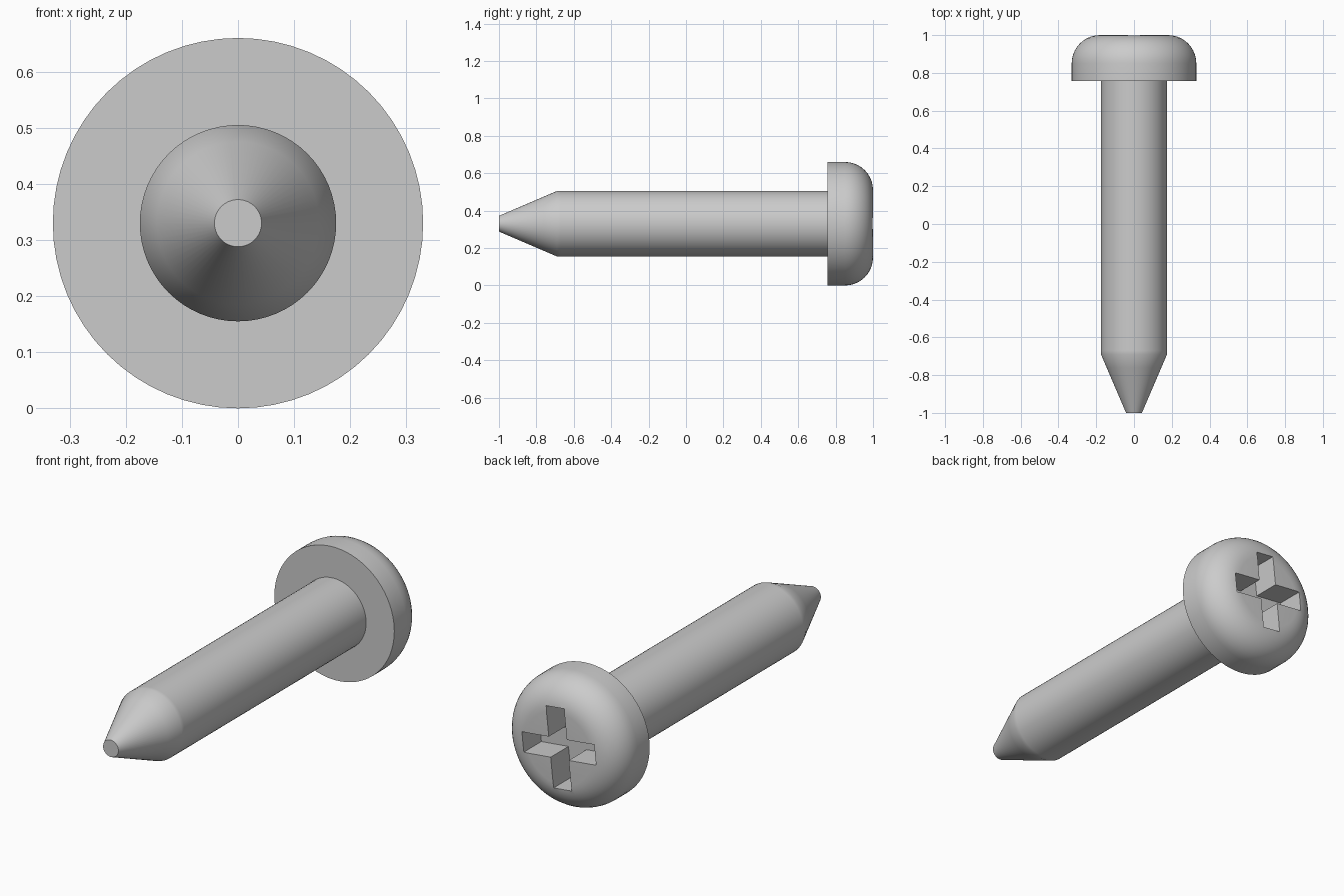
import bpy, bmesh
from math import sin, cos, pi, radians
from mathutils import Matrix, Vector

cube = bpy.data.objects.get("Cube")
if cube:
    bpy.data.objects.remove(cube, do_unlink=True)

AXIS_Z = 0.33      # height of the screw axis
SEGMENTS = 64

steel = bpy.data.materials.new("grey steel")
steel.use_nodes = True
colour = (0.6, 0.6, 0.6, 1)
steel.diffuse_color = colour
steel.node_tree.nodes["Principled BSDF"].inputs["Base Color"].default_value = colour


def add_object(name, bm):
    bmesh.ops.recalc_face_normals(bm, faces=bm.faces)
    mesh = bpy.data.meshes.new(name)
    bm.to_mesh(mesh)
    bm.free()
    mesh.materials.append(steel)
    obj = bpy.data.objects.new(name, mesh)
    bpy.context.collection.objects.link(obj)
    return obj


def select_only(obj):
    bpy.ops.object.select_all(action='DESELECT')
    obj.select_set(True)
    bpy.context.view_layer.objects.active = obj


def lathe(name, profile):
    """Turn (radius, y) points around the screw axis and cap both ends."""
    bm = bmesh.new()
    rings = []
    for r, y in profile:
        angles = [2 * pi * i / SEGMENTS for i in range(SEGMENTS)]
        rings.append([bm.verts.new((r * sin(a), y, AXIS_Z + r * cos(a))) for a in angles])
    for low, high in zip(rings, rings[1:]):
        for i in range(SEGMENTS):
            j = (i + 1) % SEGMENTS
            bm.faces.new((low[i], low[j], high[j], high[i]))
    bm.faces.new(rings[0])
    bm.faces.new(rings[-1])
    return add_object(name, bm)


# Shaft with blunt conical tip and a softened shoulder
shaft = lathe("shaft", [(0.042, -1), (0.145, -0.76), (0.175, -0.69),
                        (0.175, -0.67), (0.175, 0.77)])

# Pan head: flat underside, straight rim, rounded shoulder
ROUND = 0.15
shoulder = [(0.33 - ROUND + ROUND * cos(t), 1 - ROUND + ROUND * sin(t))
            for t in (pi / 2 * k / 10 for k in range(11))]
head = lathe("head", [(0.33, 0.757)] + shoulder)

# Cross-shaped drive recess, turned slightly about the axis
ARM, HALF, FLOOR, TOP = 0.2, 0.05, 0.86, 1.1
centre = Vector((0, FLOOR, AXIS_Z))
bm = bmesh.new()
outline = []
for k in range(4):
    turn = Matrix.Rotation(k * pi / 2 + radians(6), 3, 'Y')
    for x, z in ((-HALF, ARM), (HALF, ARM), (HALF, HALF)):
        outline.append(bm.verts.new(centre + turn @ Vector((x, 0, z))))
base = bm.faces.new(outline)
result = bmesh.ops.extrude_face_region(bm, geom=[base], use_keep_orig=True)
moved = [v for v in result["geom"] if isinstance(v, bmesh.types.BMVert)]
bmesh.ops.translate(bm, verts=moved, vec=(0, TOP - FLOOR, 0))
cutter = add_object("recess_cutter", bm)
cutter.hide_render = True

cut = head.modifiers.new("drive recess", 'BOOLEAN')
cut.operation = 'DIFFERENCE'
cut.solver = 'EXACT'
cut.object = cutter
select_only(head)
bpy.ops.object.modifier_apply(modifier=cut.name)
bpy.data.objects.remove(cutter, do_unlink=True)

# Smooth turned surfaces, crisp edges
for part in (shaft, head):
    select_only(part)
    bpy.ops.object.shade_smooth_by_angle(angle=radians(30))
